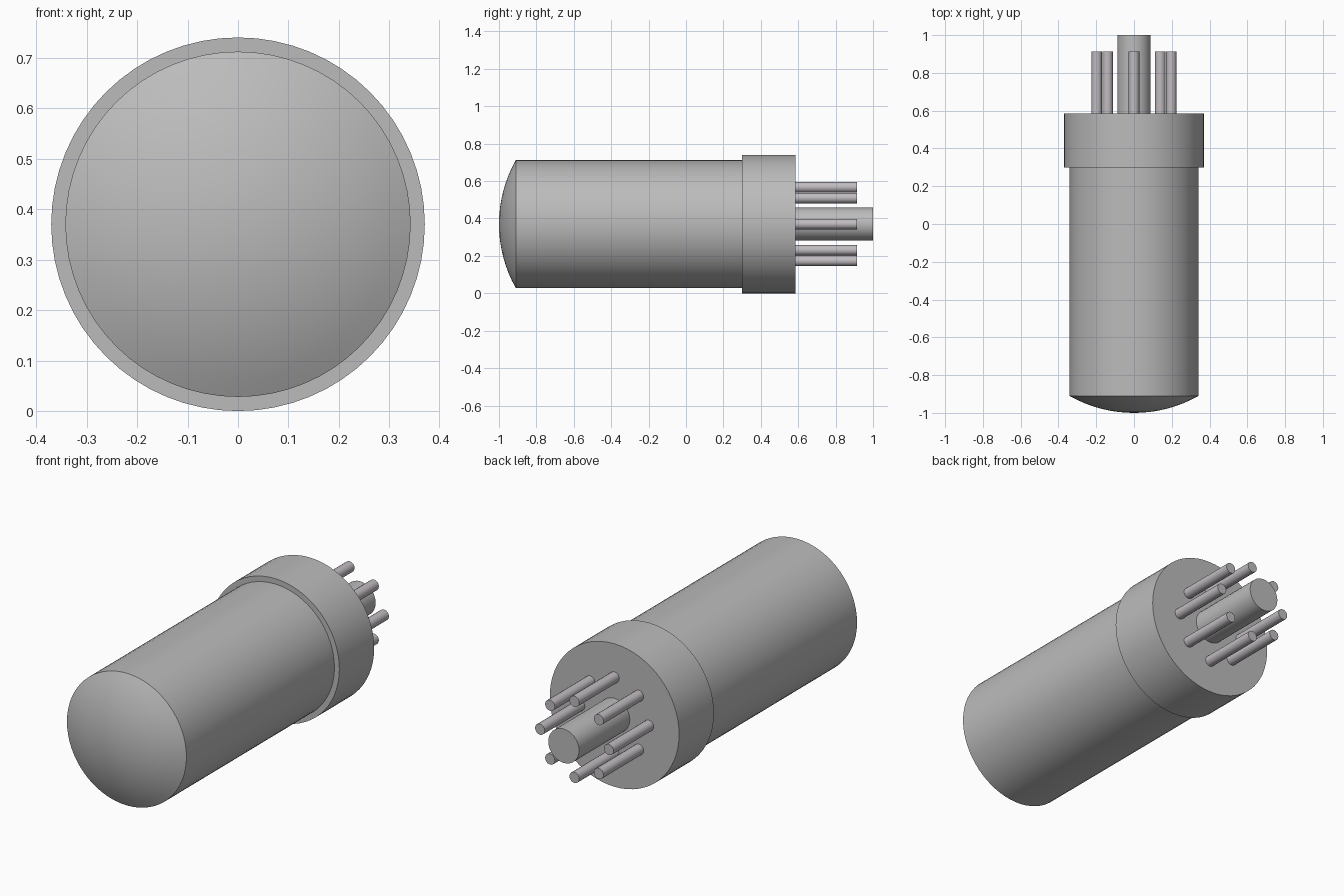
import bpy, bmesh, math
from mathutils import Matrix

if "Cube" in bpy.data.objects:
    bpy.data.objects.remove(bpy.data.objects["Cube"], do_unlink=True)

AXIS_Z = 0.37  # height of the tube's long axis


def material(name, rgb):
    m = bpy.data.materials.new(name)
    m.use_nodes = True
    m.diffuse_color = (*rgb, 1)
    m.node_tree.nodes["Principled BSDF"].inputs["Base Color"].default_value = (*rgb, 1)
    return m


grey = material("grey metal", (0.50, 0.50, 0.50))
pin_grey = material("pale pin metal", (0.53, 0.50, 0.53))


def lathe(name, profile, mat, segments, x=0.0, z=AXIS_Z):
    """Revolve (radius, y) points around a line along y."""
    bm = bmesh.new()
    verts = [bm.verts.new((r, y, 0)) for r, y in profile]
    edges = [bm.edges.new(pair) for pair in zip(verts, verts[1:])]
    bmesh.ops.spin(bm, geom=verts + edges, cent=(0, 0, 0), axis=(0, 1, 0),
                   angle=math.tau, steps=segments, use_duplicate=False)
    bmesh.ops.remove_doubles(bm, verts=bm.verts, dist=1e-5)
    bmesh.ops.recalc_face_normals(bm, faces=bm.faces)
    bmesh.ops.transform(bm, matrix=Matrix.Translation((x, 0, z)), verts=bm.verts)
    mesh = bpy.data.meshes.new(name)
    bm.to_mesh(mesh)
    bm.free()
    mesh.materials.append(mat)
    obj = bpy.data.objects.new(name, mesh)
    bpy.context.collection.objects.link(obj)
    bpy.ops.object.select_all(action="DESELECT")
    obj.select_set(True)
    bpy.context.view_layer.objects.active = obj
    bpy.ops.object.shade_smooth_by_angle(angle=math.radians(25))
    return obj


def cylinder(name, radius, y0, y1, mat, segments, **place):
    return lathe(name, [(0, y0), (radius, y0), (radius, y1), (0, y1)], mat, segments, **place)


# Tube body with a shallow spherical cap at the front
body_r, cap_y, cap_h = 0.342, -0.91, 0.09
sphere_r = (body_r ** 2 + cap_h ** 2) / (2 * cap_h)
half_angle = math.asin(body_r / sphere_r)
cap = []
for i in range(9):
    a = half_angle * i / 8
    cap.append((sphere_r * math.sin(a), cap_y - cap_h + sphere_r * (1 - math.cos(a))))
lathe("tube_body", cap + [(body_r, 0.31), (0, 0.31)], grey, 64)

# Wider base collar and the central locating post
cylinder("base_collar", 0.37, 0.30, 0.585, grey, 64)
cylinder("centre_post", 0.088, 0.57, 1.0, grey, 32)

# Ring of eight contact pins
for i in range(8):
    a = math.tau * i / 8
    cylinder(f"contact_pin_{i + 1}", 0.028, 0.57, 0.913, pin_grey, 16,
             x=0.197 * math.cos(a), z=AXIS_Z + 0.197 * math.sin(a))
